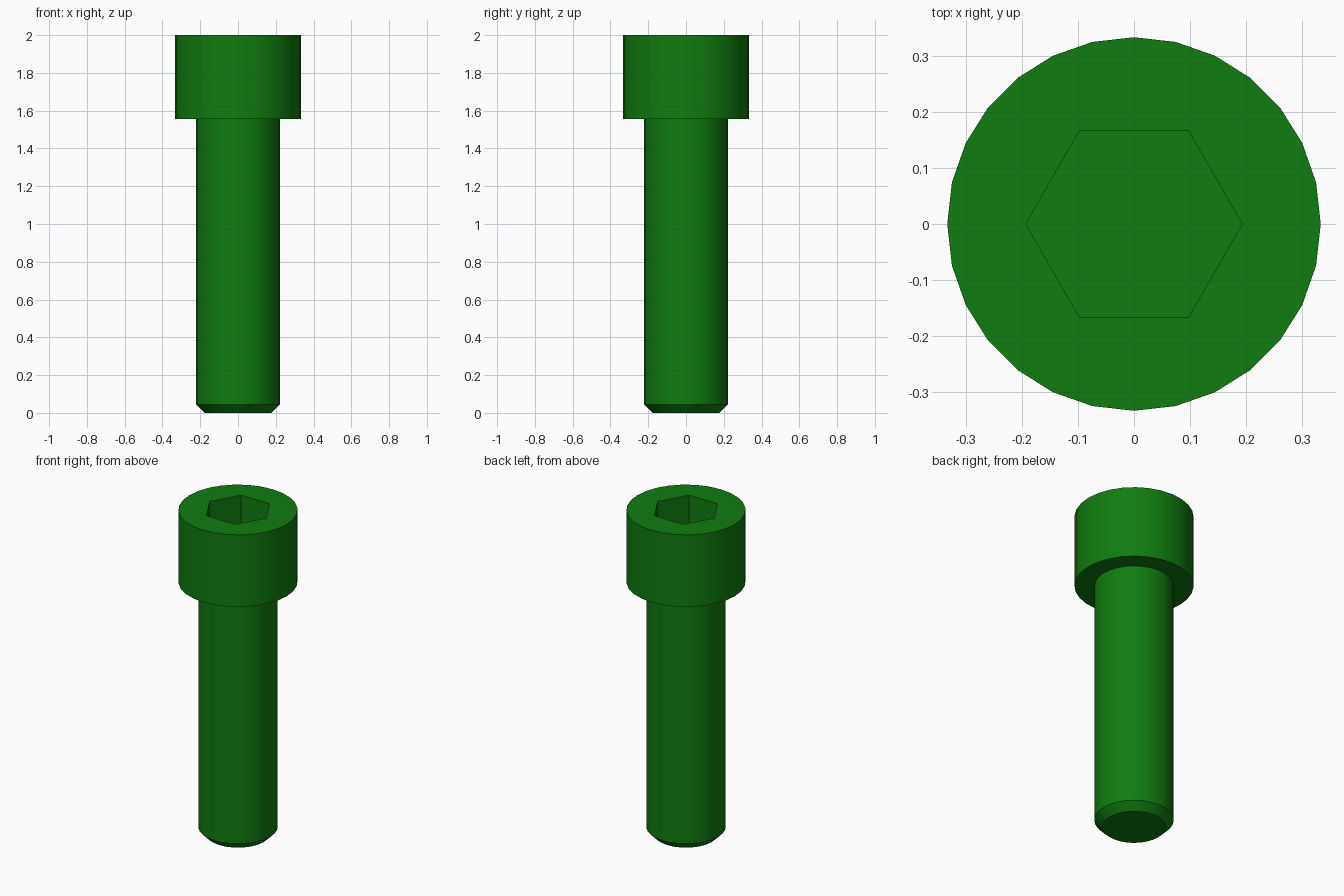
import bpy
import bmesh
from math import cos, sin, tau, radians

SIDES = 28
HEAD_R, SHANK_R, SOCKET_R = 0.333, 0.222, 0.193
TOP, HEAD_BASE, SEAM, CHAMFER = 2.0, 1.556, 0.78, 0.045
SOCKET_FLOOR = TOP - 0.222

cube = bpy.data.objects.get("Cube")
if cube:
    bpy.data.objects.remove(cube, do_unlink=True)

# Single green finish
GREEN = (0.005, 0.2, 0.005, 1.0)
green = bpy.data.materials.new("green")
green.use_nodes = True
green.diffuse_color = GREEN
green.node_tree.nodes["Principled BSDF"].inputs["Base Color"].default_value = GREEN


def ring(bm, radius, z, sides=SIDES):
    """Ring of vertices with one vertex on the x axis."""
    return [bm.verts.new((radius * cos(tau * i / sides),
                          radius * sin(tau * i / sides), z)) for i in range(sides)]


def skin(bm, low, high):
    """Join two rings of equal count with quads."""
    n = len(low)
    for i in range(n):
        j = (i + 1) % n
        bm.faces.new((low[i], low[j], high[j], high[i]))


def loop_edges(bm, verts):
    return [bm.edges.get((v, verts[i - 1])) for i, v in enumerate(verts)]


def finish(bm, name):
    bmesh.ops.recalc_face_normals(bm, faces=bm.faces[:])
    for face in bm.faces:
        face.smooth = True
    mesh = bpy.data.meshes.new(name)
    bm.to_mesh(mesh)
    bm.free()
    mesh.set_sharp_from_angle(angle=radians(30))
    mesh.materials.append(green)
    obj = bpy.data.objects.new(name, mesh)
    bpy.context.collection.objects.link(obj)
    return obj


# Shank: chamfered tip, lower section and upper section
bm = bmesh.new()
levels = [(SHANK_R - CHAMFER, 0), (SHANK_R, CHAMFER), (SHANK_R, SEAM), (SHANK_R, HEAD_BASE)]
rings = [ring(bm, r, z) for r, z in levels]
for low, high in zip(rings, rings[1:]):
    skin(bm, low, high)
bm.faces.new(rings[0][::-1])
finish(bm, "shank")

# Head: underside shoulder, outer wall, top face around a hexagonal socket
bm = bmesh.new()
rings = [ring(bm, r, z) for r, z in [(SHANK_R, HEAD_BASE), (HEAD_R, HEAD_BASE), (HEAD_R, TOP)]]
for low, high in zip(rings, rings[1:]):
    skin(bm, low, high)
rim = ring(bm, SOCKET_R, TOP, 6)
floor = ring(bm, SOCKET_R, SOCKET_FLOOR, 6)
skin(bm, rim, floor)
bm.faces.new(floor)
bmesh.ops.triangle_fill(bm, use_beauty=True, use_dissolve=False, normal=(0, 0, 1),
                        edges=loop_edges(bm, rings[-1]) + loop_edges(bm, rim))
finish(bm, "socket_head")
